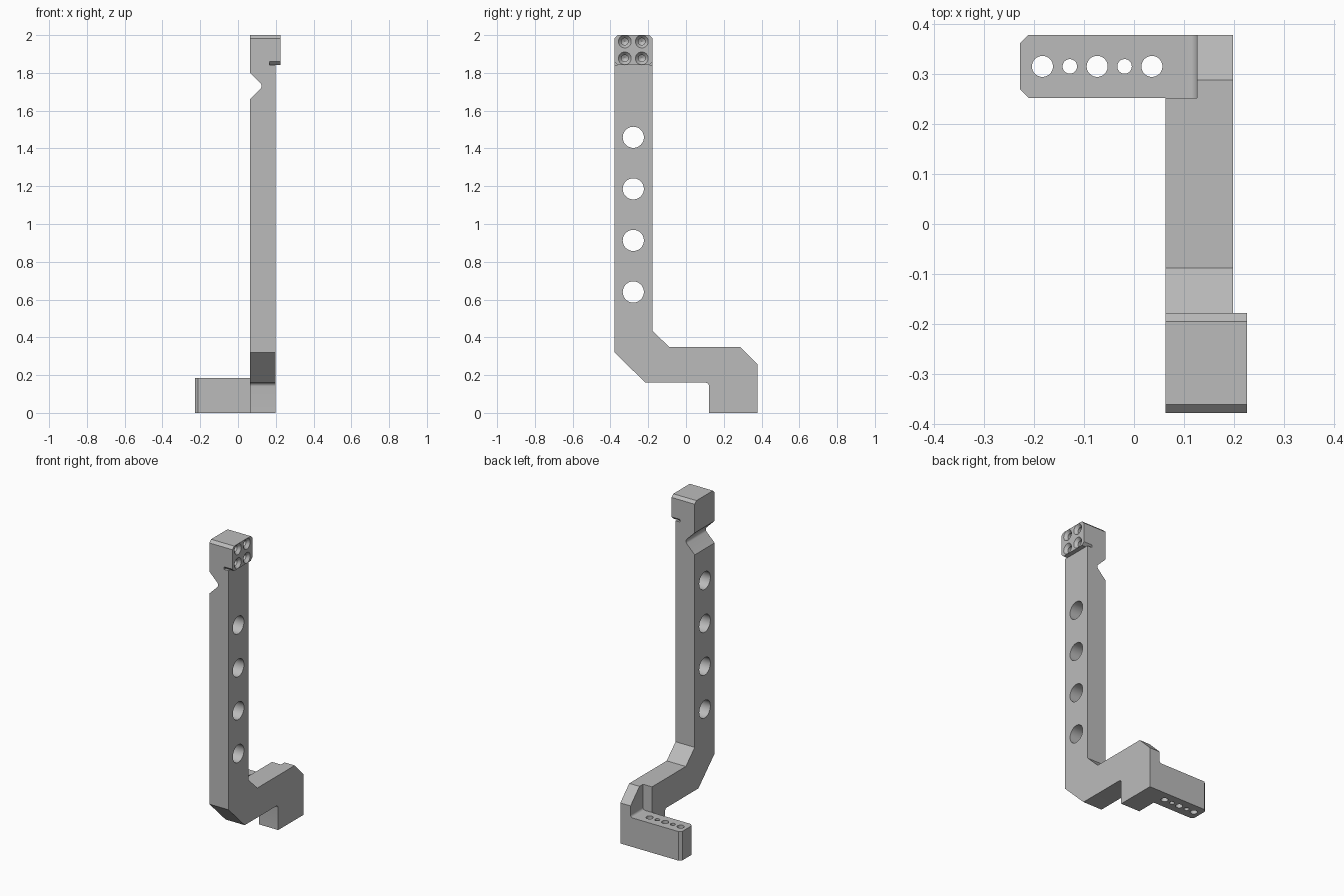
import bpy, bmesh, math

if "Cube" in bpy.data.objects:
    bpy.data.objects.remove(bpy.data.objects["Cube"])

grey = bpy.data.materials.new("plain grey")
grey.use_nodes = True
grey.diffuse_color = (0.5, 0.5, 0.5, 1)
grey.node_tree.nodes["Principled BSDF"].inputs["Base Color"].default_value = (0.5, 0.5, 0.5, 1)


def place(axis, u, v, w):
    return {"X": (w, u, v), "Y": (u, w, v), "Z": (u, v, w)}[axis]


def loft(name, axis, rings):
    """Closed solid through rings of (u, v) points, each at a height along the axis."""
    bm = bmesh.new()
    loops = [[bm.verts.new(place(axis, u, v, w)) for u, v in pts] for pts, w in rings]
    bm.faces.new(loops[0])
    bm.faces.new(loops[-1])
    for a, b in zip(loops, loops[1:]):
        for i in range(len(a)):
            j = (i + 1) % len(a)
            bm.faces.new((a[i], a[j], b[j], b[i]))
    bmesh.ops.recalc_face_normals(bm, faces=bm.faces)
    mesh = bpy.data.meshes.new(name)
    bm.to_mesh(mesh)
    bm.free()
    mesh.materials.append(grey)
    obj = bpy.data.objects.new(name, mesh)
    bpy.context.collection.objects.link(obj)
    return obj


def prism(name, axis, pts, lo, hi):
    return loft(name, axis, [(pts, lo), (pts, hi)])


def arc(u, v, r, start, end, n=6):
    steps = [math.radians(start + (end - start) * i / n) for i in range(n + 1)]
    return [(u + r * math.cos(a), v + r * math.sin(a)) for a in steps]


def circle(u, v, r, n=40):
    return arc(u, v, r, 0, 360, n)[:-1]


def combine(target, tool, operation="DIFFERENCE"):
    tool.hide_render = True
    mod = target.modifiers.new("join", "BOOLEAN")
    mod.operation, mod.solver, mod.object = operation, "EXACT", tool
    bpy.context.view_layer.objects.active = target
    bpy.ops.object.modifier_apply(modifier=mod.name)
    bpy.data.objects.remove(tool)


# Main bracket: tall column, bent foot and rear block from one side profile
front, back, rear = -0.378, -0.178, 0.378
inner, outer, pad_x = 0.063, 0.198, 0.226
c = 0.017
side = [(front, 0.32), (-0.215, 0.16)]
side += arc(0.102, 0.14, 0.02, 90, 0)
side += [(0.122, 0), (rear, 0), (rear, 0.258), (0.288, 0.348), (-0.088, 0.348),
         (back, 0.435), (back, 2 - c), (back - c, 2), (front + c, 2), (front, 2 - c)]
bracket = prism("bracket", "X", side, inner, outer)

# Corner nicks under the head, and the raised mounting pad
pad_z = 1.842
for y, s in ((front, 1), (back, -1)):
    nick = [(y - s * 0.01, pad_z), (y + s * c, pad_z), (y, pad_z + c), (y - s * 0.01, pad_z + c)]
    combine(bracket, prism("nick", "X", nick, 0.167, 0.25))
pad = [(front, pad_z + c), (front + c, pad_z), (back - c, pad_z), (back, pad_z + c),
       (back, 2 - c), (back - c, 2), (front + c, 2), (front, 2 - c)]
combine(bracket, prism("pad", "X", pad, 0.18, pad_x), "UNION")

# Rounded V relief on the inner side of the neck
relief = [(0.043, 1.641)] + arc(0.105, 1.731, 0.02, -45, 45) + [(0.043, 1.821)]
combine(bracket, prism("relief", "Y", relief, front - 0.1, back + 0.1))

# Pocket in the rear block, filleted where it meets the arm
arm_top, arm_front = 0.185, 0.252
pocket = [(0, 0.5), (0, arm_top)] + arc(0.11, arm_top + 0.016, 0.016, -90, 0) + [(0.126, 0.5)]
combine(bracket, prism("pocket", "Y", pocket, arm_front, rear + 0.1))

# Side arm with chamfered end
end = -0.228
arm = [(end, arm_front + c), (end + c, arm_front), (0.1, arm_front),
       (0.1, rear), (end + c, rear), (end, rear - c)]
combine(bracket, prism("arm", "Z", arm, 0, arm_top), "UNION")

# Arm holes, alternating large and small
for i in range(5):
    r = 0.0145 if i % 2 else 0.021
    hole = circle(-0.183 + i * 0.0547, 0.315, r)
    combine(bracket, prism("arm_hole", "Z", hole, -0.1, 0.3))

# Column lightening holes
for i in range(4):
    hole = circle(-0.279, 0.64 + i * 0.273, 0.056, 48)
    combine(bracket, prism("column_hole", "X", hole, 0, 0.3))

# Countersunk blind screw holes in the pad
for y in (-0.324, -0.234):
    for z in (1.877, 1.966):
        steps = [(0.034, 0.24), (0.034, pad_x), (0.018, 0.208), (0.018, 0.16), (0.001, 0.15)]
        combine(bracket, loft("screw_hole", "X", [(circle(y, z, r, 32), x) for r, x in steps]))

bpy.ops.object.select_all(action="DESELECT")
bracket.select_set(True)
bpy.context.view_layer.objects.active = bracket
bpy.ops.object.shade_smooth_by_angle(angle=math.radians(25))
